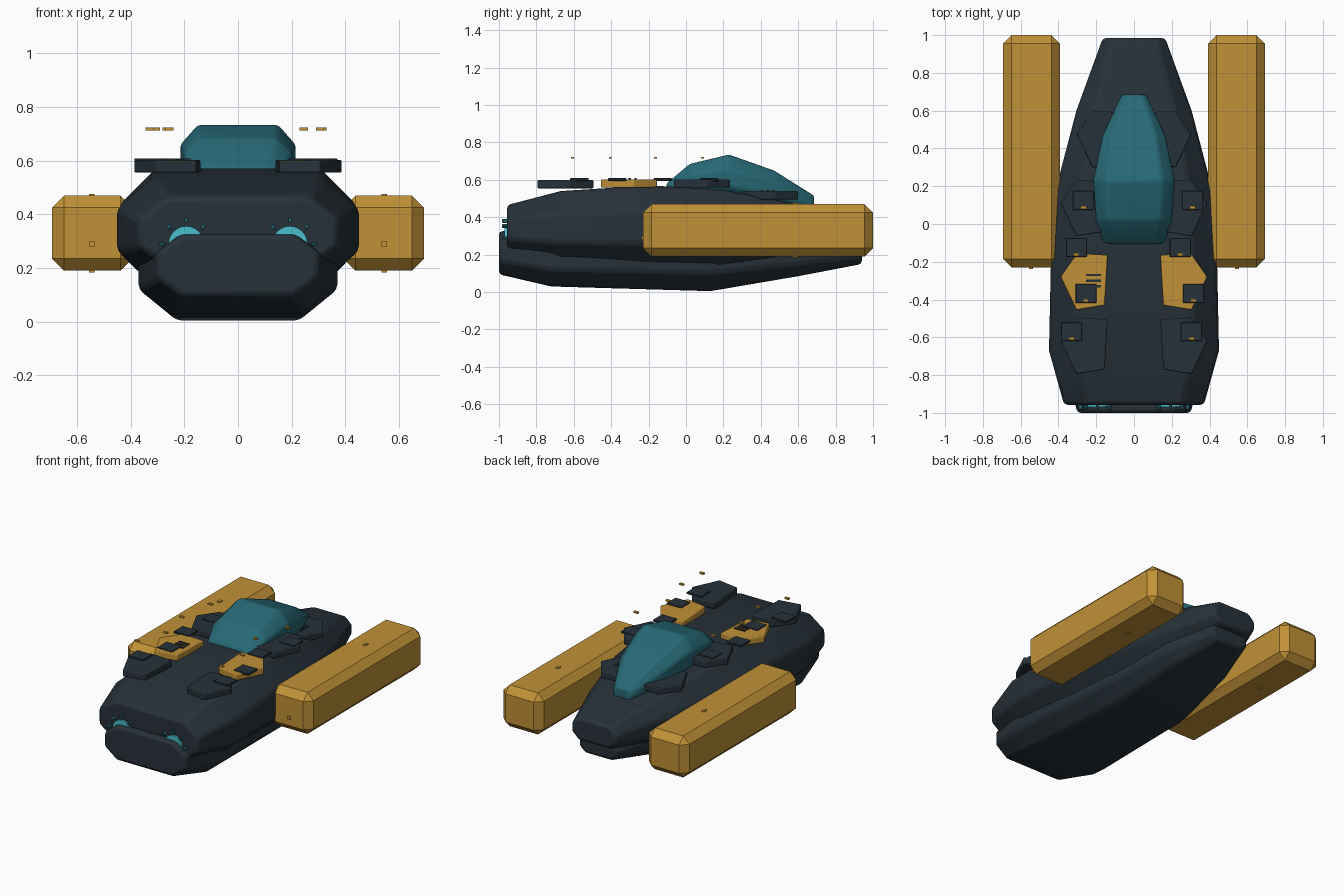
import bpy, bmesh, math

cube = bpy.data.objects.get("Cube")
if cube:
    bpy.data.objects.remove(cube, do_unlink=True)


def material(name, rgb):
    m = bpy.data.materials.new(name)
    m.use_nodes = True
    m.diffuse_color = (*rgb, 1)
    m.node_tree.nodes["Principled BSDF"].inputs["Base Color"].default_value = (*rgb, 1)
    return m


DARK = material("dark slate", (0.02, 0.031, 0.041))
ORANGE = material("amber", (0.53, 0.285, 0.038))
TEAL = material("teal glass", (0.02, 0.14, 0.18))
CYAN = material("bright cyan", (0.065, 0.53, 0.62))


def finish(name, bm, mat, bevel=0.0, segments=2, smooth=True):
    bmesh.ops.recalc_face_normals(bm, faces=bm.faces[:])
    mesh = bpy.data.meshes.new(name)
    bm.to_mesh(mesh)
    bm.free()
    mesh.materials.append(mat)
    obj = bpy.data.objects.new(name, mesh)
    bpy.context.collection.objects.link(obj)
    if bevel:
        mod = obj.modifiers.new("Edge bevel", 'BEVEL')
        mod.width, mod.segments = bevel, segments
        mod.limit_method, mod.angle_limit = 'ANGLE', math.radians(25)
    if smooth:
        bpy.ops.object.select_all(action='DESELECT')
        obj.select_set(True)
        bpy.context.view_layer.objects.active = obj
        bpy.ops.object.shade_smooth_by_angle(angle=math.radians(30))
    return obj


def loft(name, stations, mat, bevel, cut=0.3):
    """Chamfered-rectangle sections (y, half width, bottom, top) joined along y."""
    bm = bmesh.new()
    rings = []
    for y, w, low, high in stations:
        c, i = (high - low) * cut, w * (1 - cut)
        half = [(i, low), (w, low + c), (w, high - c), (i, high)]
        ring = half + [(-x, z) for x, z in reversed(half)]
        rings.append([bm.verts.new((x, y, z)) for x, z in ring])
    for a, b in zip(rings, rings[1:]):
        for k in range(8):
            n = (k + 1) % 8
            bm.faces.new((a[k], a[n], b[n], b[k]))
    bm.faces.new(rings[0])
    bm.faces.new(rings[-1])
    return finish(name, bm, mat, bevel)


def box(name, center, size, mat, bevel=0.0, turn=0.0, segments=1):
    bm = bmesh.new()
    bmesh.ops.create_cube(bm, size=1)
    bmesh.ops.scale(bm, vec=size, verts=bm.verts)
    obj = finish(name, bm, mat, bevel, segments, smooth=False)
    obj.location = center
    obj.rotation_euler.y = turn
    return obj


def plate(name, outline, low, high, mat):
    bm = bmesh.new()
    face = bm.faces.new([bm.verts.new((x, y, low)) for x, y in outline])
    top = bmesh.ops.extrude_face_region(bm, geom=[face])["geom"]
    bmesh.ops.translate(bm, vec=(0, 0, high - low),
                        verts=[v for v in top if isinstance(v, bmesh.types.BMVert)])
    return finish(name, bm, mat, 0.006, 2)


# Hull and canopy
loft("upper_hull", [(-0.957, 0.37, 0.2, 0.465), (-0.67, 0.45, 0.145, 0.54),
                    (-0.2, 0.44, 0.125, 0.57), (0.18, 0.415, 0.115, 0.55),
                    (0.6, 0.305, 0.17, 0.47), (0.985, 0.165, 0.25, 0.4)], DARK, 0.018)
loft("lower_hull", [(-1, 0.3, 0.095, 0.325), (-0.72, 0.37, 0.03, 0.33),
                    (0.13, 0.33, 0.005, 0.33), (0.6, 0.25, 0.085, 0.3),
                    (0.94, 0.14, 0.15, 0.27)], DARK, 0.018)
loft("canopy", [(-0.105, 0.16, 0.51, 0.58), (0.02, 0.2, 0.5, 0.685),
                (0.23, 0.215, 0.49, 0.735), (0.47, 0.165, 0.46, 0.65),
                (0.685, 0.065, 0.43, 0.515)], TEAL, 0.012)

# Shared outline of the deck armour, relative to its middle
OUTLINE = [(0.14, 0.14), (0.3, 0.15), (0.388, 0.025), (0.305, -0.15), (0.155, -0.125)]

for side, s in (("left", 1), ("right", -1)):
    # Side pods with small caps above and below
    box(side + "_pod", (s * 0.543, 0.385, 0.33), (0.3, 1.23, 0.28), ORANGE, 0.045)
    for level, z in (("top", 0.469), ("bottom", 0.191)):
        box(f"{side}_pod_{level}_cap", (s * 0.545, 0.585, z), (0.02, 0.03, 0.014), ORANGE)
    box(side + "_pod_front_cap", (s * 0.545, -0.232, 0.29), (0.02, 0.014, 0.02), ORANGE)

    # Deck armour plates: middle y, sideways shift, underside height
    for label, y, shift, low, mat in (("rear", 0.45, -0.085, 0.495, DARK),
                                      ("middle", 0.085, 0, 0.558, DARK),
                                      ("amber", -0.305, 0, 0.558, ORANGE),
                                      ("front", -0.645, 0, 0.555, DARK)):
        outline = [(s * (px + shift), py + y) for px, py in OUTLINE]
        plate(f"{side}_{label}_armour", outline, low, low + 0.045, mat)

    # Engine glow disc with a ring of studs
    bm = bmesh.new()
    bmesh.ops.create_cone(bm, cap_ends=True, segments=24, radius1=0.066,
                          radius2=0.066, depth=0.02)
    disc = finish(side + "_engine_glow", bm, CYAN)
    disc.location = (s * 0.193, -0.96, 0.29)
    disc.rotation_euler.x = math.pi / 2
    for k in range(8):
        a = k * math.pi / 4
        box(f"{side}_engine_stud_{k}",
            (s * 0.193 + 0.09 * math.cos(a), -0.965, 0.29 + 0.09 * math.sin(a)),
            (0.014, 0.035, 0.022), TEAL, 0.003, math.pi / 2 - a)

# Deck hatches, each with a hovering marker
HATCHES = [(-0.267, 0.125), (-0.305, -0.125), (-0.255, -0.368), (-0.33, -0.57),
           (0.31, 0.125), (0.245, -0.125), (0.315, -0.368), (0.305, -0.57)]
for k, (x, y) in enumerate(HATCHES):
    box(f"deck_hatch_{k}", (x, y, 0.602), (0.112, 0.1, 0.014), DARK, 0.003)
    box(f"hatch_marker_{k}", (x, y - 0.037, 0.718), (0.03, 0.016, 0.01), ORANGE)

# Vent slats
for k in range(3):
    box(f"right_vent_{k}", (-0.215, -0.27 - k * 0.03, 0.605), (0.08, 0.013, 0.008), DARK)
    box(f"left_vent_{k}", (0.165, 0.405 + k * 0.032, 0.542), (0.065, 0.013, 0.008), DARK)
